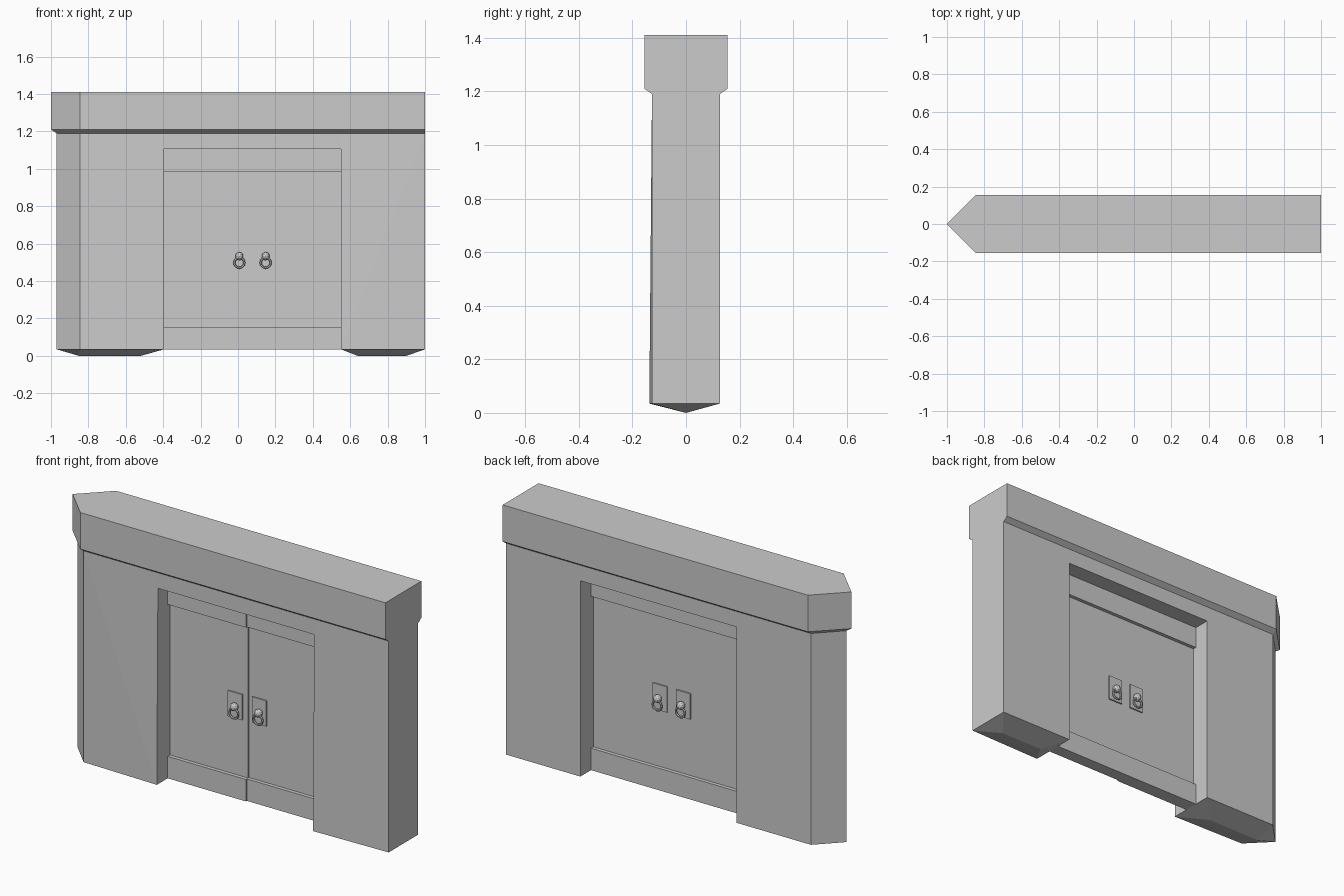
import bpy, bmesh, math

if "Cube" in bpy.data.objects:
    bpy.data.objects.remove(bpy.data.objects["Cube"])

stone = bpy.data.materials.new("stone grey")
stone.diffuse_color = (0.6, 0.6, 0.6, 1)
stone.use_nodes = True
stone.node_tree.nodes["Principled BSDF"].inputs["Base Color"].default_value = stone.diffuse_color


def finish(name, bm):
    bmesh.ops.recalc_face_normals(bm, faces=bm.faces)
    mesh = bpy.data.meshes.new(name)
    bm.to_mesh(mesh)
    bm.free()
    mesh.materials.append(stone)
    ob = bpy.data.objects.new(name, mesh)
    bpy.context.collection.objects.link(ob)
    return ob


def hull(name, points):
    """Convex block around a few corner points."""
    bm = bmesh.new()
    for p in points:
        bm.verts.new(p)
    res = bmesh.ops.convex_hull(bm, input=bm.verts)
    bmesh.ops.dissolve_limit(bm, angle_limit=0.002, verts=bm.verts, edges=bm.edges)
    return finish(name, bm)


def block(name, x0, x1, y0, y1, z0, z1):
    return hull(name, [(x, y, z) for x in (x0, x1) for y in (y0, y1) for z in (z0, z1)])


def extrude_x(name, profile, x0, x1):
    """Extrude a y-z profile along x."""
    bm = bmesh.new()
    face = bm.faces.new([bm.verts.new((x0, y, z)) for y, z in profile])
    new = bmesh.ops.extrude_face_region(bm, geom=[face])["geom"]
    bmesh.ops.translate(bm, vec=(x1 - x0, 0, 0),
                        verts=[v for v in new if isinstance(v, bmesh.types.BMVert)])
    return finish(name, bm)


def union(base, others):
    for o in others:
        mod = base.modifiers.new("union", 'BOOLEAN')
        mod.operation, mod.solver, mod.object = 'UNION', 'EXACT', o
        bpy.context.view_layer.objects.active = base
        bpy.ops.object.modifier_apply(modifier=mod.name)
        bpy.data.objects.remove(o)


def outline(tip, shoulder, half, z):
    """Beam outline, pointed at the left end."""
    return [(tip, 0, z), (shoulder, -half, z), (1, -half, z), (1, half, z), (shoulder, half, z)]


L, R = -0.395, 0.55            # door opening
TOP, LOW, SILL = 1.19, 1.105, 0.035
W = 0.127                      # wall half thickness

# wall: two piers with hipped feet, header and a heavy beam
left_pier = hull("wall", [(-0.97, 0, TOP), (-0.845, -W, TOP), (L, -W, TOP), (L, W, TOP), (-0.845, W, TOP),
                          (-0.97, 0, SILL), (-0.845, -W, SILL), (L, -0.137, SILL), (L, W, SILL),
                          (-0.845, W, SILL), (-0.85, 0, 0), (-0.52, 0, 0)])
right_pier = hull("right_pier", [(R, -W, TOP), (1, -W, TOP), (1, W, TOP), (R, W, TOP),
                                 (R, -0.137, SILL), (1, -W, SILL), (1, W, SILL), (R, W, SILL),
                                 (0.64, 0, 0), (0.9, 0, 0)])
header = block("header", L, R, -W, W, LOW, TOP)
beam = hull("beam", outline(-0.97, -0.845, W, TOP) + outline(-1, -0.845, 0.155, 1.21)
            + outline(-1, -0.845, 0.155, 1.41))
union(left_pier, [header, right_pier, beam])

# door leaves with raised top and bottom rails
MID = 0.0775


def leaf(name, x0, x1, step):
    f, r = -0.015 - step, -0.035 - step
    b, q = 0.015, 0.035
    extrude_x(name, [(r, SILL), (r, 0.155), (f, 0.155), (f, 0.985), (r, 0.985), (r, LOW),
                     (q, LOW), (q, 0.985), (b, 0.985), (b, 0.155), (q, 0.155), (q, SILL)], x0, x1)
    return f


left_front = leaf("left_door", L, MID, 0.008)
right_front = leaf("right_door", MID, R, 0)


def ring(name, centre, major, minor, seg=12, sides=6):
    bm = bmesh.new()
    rows = []
    for i in range(seg):
        a = 2 * math.pi * i / seg
        row = []
        for j in range(sides):
            b = 2 * math.pi * j / sides
            d = major + minor * math.cos(b)
            row.append(bm.verts.new((centre[0] + d * math.cos(a), centre[1] + minor * math.sin(b),
                                     centre[2] + d * math.sin(a))))
        rows.append(row)
    for i in range(seg):
        n = rows[(i + 1) % seg]
        for j in range(sides):
            k = (j + 1) % sides
            bm.faces.new((rows[i][j], n[j], n[k], rows[i][k]))
    return finish(name, bm)


def handle(label, x, face, side):
    """Back plate, knob and pull ring; side is -1 front, +1 back."""
    block(label + "_plate", x - 0.043, x + 0.043, face, face + side * 0.008, 0.465, 0.605)
    bm = bmesh.new()
    bmesh.ops.create_icosphere(bm, subdivisions=2, radius=0.022)
    bmesh.ops.translate(bm, verts=bm.verts, vec=(x + 0.005, face + side * 0.02, 0.533))
    finish(label + "_knob", bm)
    ring(label + "_ring", (x + 0.005, face + side * 0.024, 0.498), 0.027, 0.006)


for x, front, label in ((0.002, left_front, "left"), (0.143, right_front, "right")):
    handle(label + "_front_handle", x, front, -1)
    handle(label + "_back_handle", x, 0.015, 1)
